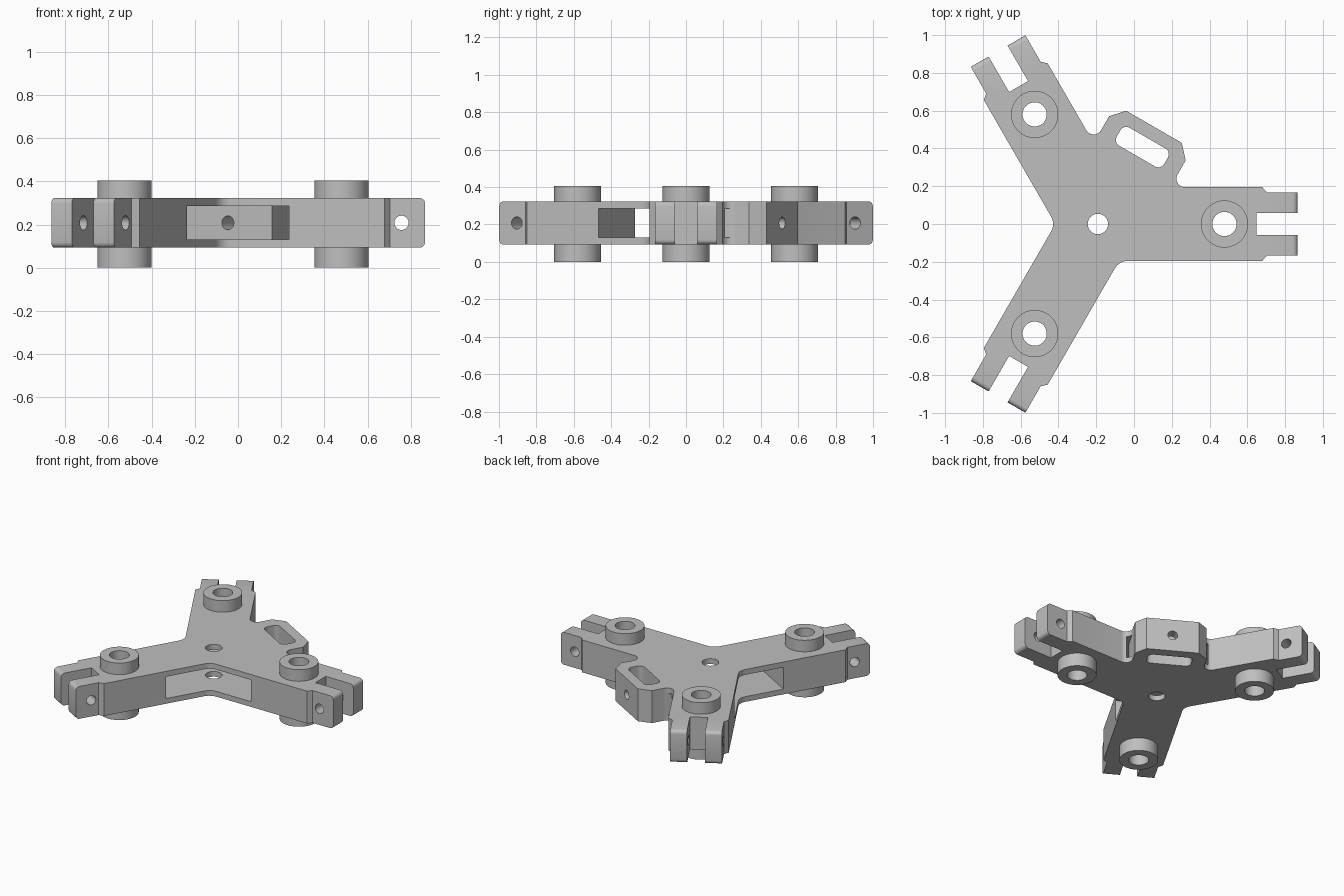
import bpy, bmesh, math
from mathutils import Vector, Matrix

cube = bpy.data.objects.get("Cube")
if cube:
    bpy.data.objects.remove(cube, do_unlink=True)

# Main sizes, measured from the hub axis
BOTTOM, TOP, MID = 0.093, 0.323, 0.208
HALF, TIP, REACH = 0.195, 0.167, 1.057
BLOCK = 0.234
AXIS = math.radians(60)

grey = bpy.data.materials.new("light grey")
grey.use_nodes = True
colour = (0.52, 0.52, 0.52, 1)
grey.diffuse_color = colour
grey.node_tree.nodes["Principled BSDF"].inputs["Base Color"].default_value = colour


def turn(p, a):
    c, s = math.cos(a), math.sin(a)
    return (p[0] * c - p[1] * s, p[0] * s + p[1] * c)


def arc(centre, r, start, end, n=8):
    angles = [math.radians(start + (end - start) * i / n) for i in range(n + 1)]
    return [(centre[0] + r * math.cos(a), centre[1] + r * math.sin(a)) for a in angles]


def make(name, bm):
    bmesh.ops.recalc_face_normals(bm, faces=bm.faces)
    mesh = bpy.data.meshes.new(name)
    bm.to_mesh(mesh)
    bm.free()
    mesh.materials.append(grey)
    ob = bpy.data.objects.new(name, mesh)
    bpy.context.collection.objects.link(ob)
    return ob


def prism(points, z0, z1):
    bm = bmesh.new()
    face = bm.faces.new([bm.verts.new((x, y, z0)) for x, y in points])
    up = bmesh.ops.extrude_face_region(bm, geom=[face])["geom"]
    verts = [v for v in up if isinstance(v, bmesh.types.BMVert)]
    bmesh.ops.translate(bm, verts=verts, vec=(0, 0, z1 - z0))
    return bm


def cylinder(name, centre, direction, r, length):
    bm = bmesh.new()
    rot = Vector(direction).to_track_quat("Z", "Y").to_matrix().to_4x4()
    bmesh.ops.create_cone(bm, cap_ends=True, segments=48, radius1=r, radius2=r,
                          depth=length, matrix=Matrix.Translation(centre) @ rot)
    return make(name, bm)


def combine(body, tool, operation):
    mod = body.modifiers.new("combine", "BOOLEAN")
    mod.operation, mod.object, mod.solver = operation, tool, "EXACT"
    bpy.context.view_layer.objects.active = body
    bpy.ops.object.modifier_apply(modifier=mod.name)
    bpy.data.objects.remove(tool, do_unlink=True)


# Outline of one forked arm
side = [(0.87, HALF), (0.895, TIP), (REACH, TIP), (REACH, 0.058), (0.84, 0.058)]
arm = [(x, -y) for x, y in side] + side[::-1]

# Rounded corner between two plain arms
r = 0.08
d = (HALF + r) / math.sin(AXIS)
corner = arc(turn((d, 0), AXIS), r, 270, 210)

# Sensor block that fills the corner between the first two arms
r = 0.045
cy = HALF + r
cx = (BLOCK + r + cy / 2) / math.cos(math.radians(30))
half_block = arc((cx, cy), r, 270, 150)
half_block += [turn((t, -s), AXIS) for t, s in ((0.524, BLOCK), (0.594, 0.17))]


def mirrored(points):
    # Reflect across the block axis
    return [turn((x, -y), 2 * AXIS) for x, y in reversed(points)]


block = half_block + mirrored(half_block)

outline = []
for i in range(3):
    outline += [turn(p, 2 * AXIS * i) for p in arm]
    outline += block if i == 0 else [turn(p, 2 * AXIS * i) for p in corner]
bm = prism(outline, BOTTOM, TOP)

# Rounded upper and lower edges on the fork tips
tips = []
for e in bm.edges:
    a, b = e.verts
    if abs(a.co.z - b.co.z) < 0.001:
        for i in range(3):
            way = Vector((*turn((1, 0), 2 * AXIS * i), 0))
            if a.co.dot(way) > REACH - 0.01 and b.co.dot(way) > REACH - 0.01:
                tips.append(e)
bmesh.ops.bevel(bm, geom=tips, offset=0.025, segments=4, profile=0.5, affect="EDGES")
body = make("three_arm_bracket", bm)

# Hollow centre, opening through the arm sides and stopping at the block
LIMIT = 0.428
edge = BLOCK + 0.002
far = LIMIT * math.tan(AXIS)
wall = [(LIMIT, -far),
        (LIMIT, (LIMIT * math.cos(math.radians(30)) - edge) * 2),
        turn((0.288, -edge), AXIS)]
hollow = make("hollow_cutter", prism(wall + mirrored(wall), 0.13, 0.285))
combine(body, hollow, "DIFFERENCE")

# Rounded vertical slot in the block
slot = []
for t, s, start in ((0.49, 0.11, 0), (0.45, 0.11, 90), (0.45, -0.11, 180), (0.49, -0.11, 270)):
    slot += arc((t, s), 0.035, start, start + 90, 6)
slot = [turn(p, AXIS) for p in slot]
combine(body, make("slot_cutter", prism(slot, 0, 0.5)), "DIFFERENCE")

# Screw hole through the block
out = Vector((*turn((1, 0), AXIS), 0))
combine(body, cylinder("screw_cutter", out * 0.45 + Vector((0, 0, MID)), out, 0.032, 0.4),
        "DIFFERENCE")

# Bored bosses and fork pin holes on each arm
for i in range(3):
    way = Vector((*turn((1, 0), 2 * AXIS * i), 0))
    across = Vector((-way.y, way.x, 0))
    at = way * 0.67 + Vector((0, 0, 0.2025))
    combine(body, cylinder("boss", at, (0, 0, 1), 0.125, 0.405), "UNION")
    combine(body, cylinder("bore_cutter", at, (0, 0, 1), 0.064, 0.8), "DIFFERENCE")
    pin = way * 0.948 + Vector((0, 0, MID))
    combine(body, cylinder("pin_cutter", pin, across, 0.033, 0.6), "DIFFERENCE")

# Hub hole
combine(body, cylinder("hub_cutter", (0, 0, MID), (0, 0, 1), 0.054, 0.8), "DIFFERENCE")

# Centre the part and smooth only its curved faces
body.data.transform(Matrix.Translation((-0.191, 0, 0)))
bpy.ops.object.select_all(action="DESELECT")
body.select_set(True)
bpy.context.view_layer.objects.active = body
bpy.ops.object.shade_smooth_by_angle(angle=math.radians(28))
